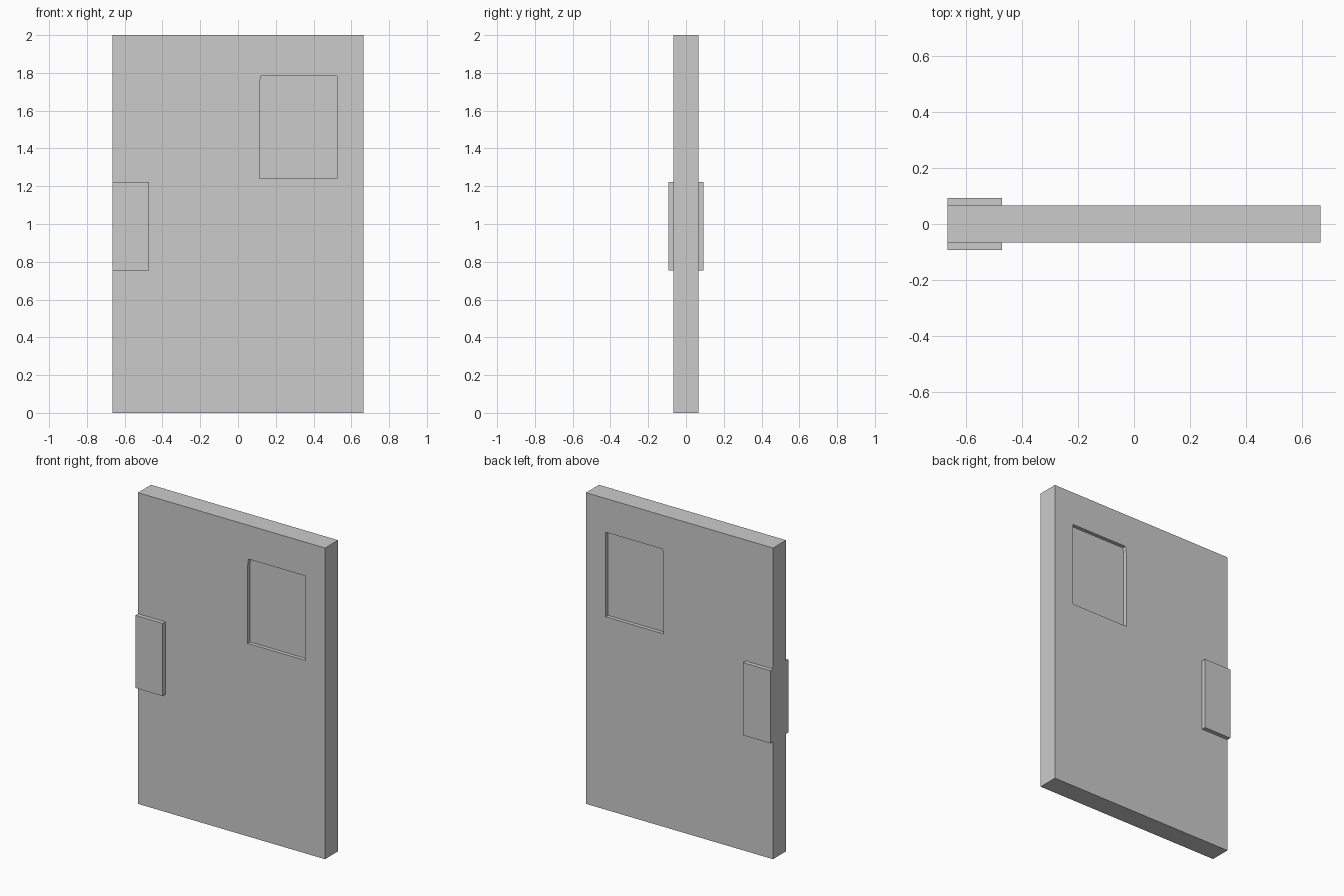
import bpy, bmesh

if "Cube" in bpy.data.objects:
    bpy.data.objects.remove(bpy.data.objects["Cube"])

HALF_W, HALF_T, HEIGHT = 0.665, 0.066, 2.0
PLATE_T = 0.027      # how far the lock plates stand out
RECESS = 0.024       # how deep the window panes sit


def prism(name, outline, y0, y1):
    """Extrude an (x, z) outline from y0 to y1."""
    bm = bmesh.new()
    face = bm.faces.new([bm.verts.new((x, y0, z)) for x, z in outline])
    ext = bmesh.ops.extrude_face_region(bm, geom=[face])["geom"]
    verts = [g for g in ext if isinstance(g, bmesh.types.BMVert)]
    bmesh.ops.translate(bm, verts=verts, vec=(0, y1 - y0, 0))
    bmesh.ops.recalc_face_normals(bm, faces=bm.faces)
    mesh = bpy.data.meshes.new(name)
    bm.to_mesh(mesh)
    bm.free()
    obj = bpy.data.objects.new(name, mesh)
    bpy.context.collection.objects.link(obj)
    return obj


def rect(x0, x1, z0, z1):
    return [(x0, z0), (x1, z0), (x1, z1), (x0, z1)]


# Door slab
door = prism("door_panel", rect(-HALF_W, HALF_W, 0, HEIGHT), -HALF_T, HALF_T)

# Window outline, with its slightly uneven upper inner corner
window = [(0.115, 1.24), (0.525, 1.24), (0.525, 1.783), (0.12, 1.783), (0.115, 1.74)]

for side, label in ((-1, "front"), (1, "back")):
    # Recessed window pane
    cutter = prism(label + "_window_cutter", window,
                   side * (HALF_T - RECESS), side * (HALF_T + 0.1))
    cutter.hide_render = True
    mod = door.modifiers.new(label + "_window", "BOOLEAN")
    mod.operation, mod.solver, mod.object = "DIFFERENCE", "EXACT", cutter
    bpy.context.view_layer.objects.active = door
    bpy.ops.object.modifier_apply(modifier=mod.name)
    bpy.data.objects.remove(cutter)

    # Raised lock plate
    prism(label + "_lock_plate", rect(-HALF_W, -0.47, 0.755, 1.222),
          side * HALF_T, side * (HALF_T + PLATE_T))
